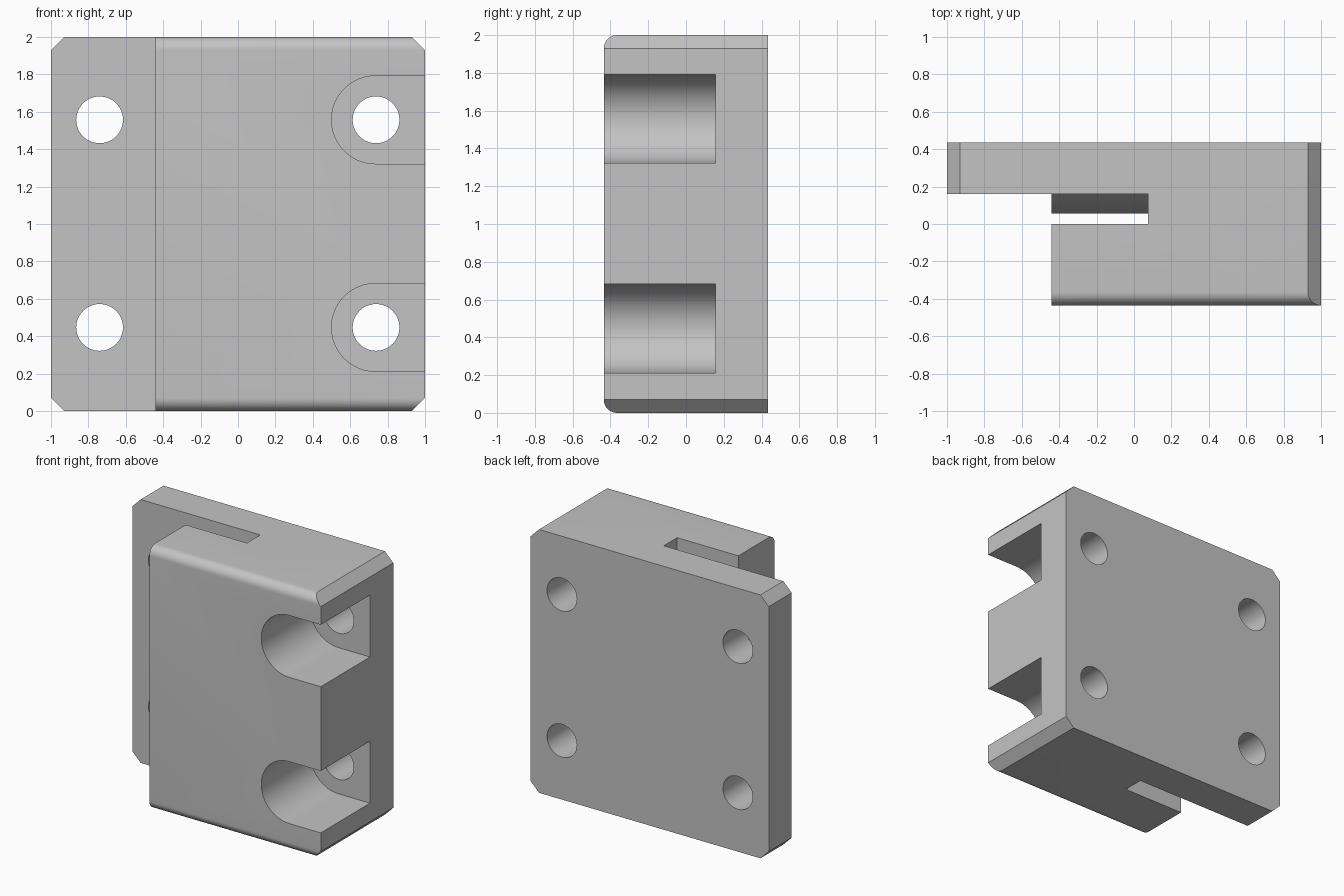
import bpy, bmesh, math
from mathutils import Vector

cube = bpy.data.objects.get("Cube")
if cube:
    bpy.data.objects.remove(cube, do_unlink=True)

grey = bpy.data.materials.new("plain_grey")
grey.use_nodes = True
colour = (0.55, 0.55, 0.55, 1)
grey.diffuse_color = colour
grey.node_tree.nodes["Principled BSDF"].inputs["Base Color"].default_value = colour


def prism(name, points, axis, start, end):
    """Extrude a 2D outline along an axis; outline uses the other two axes in order."""
    def place(p):
        coords = list(p)
        coords.insert("xyz".index(axis), start)
        return coords
    offset = Vector([end - start if a == axis else 0 for a in "xyz"])
    bm = bmesh.new()
    face = bm.faces.new([bm.verts.new(place(p)) for p in points])
    extruded = bmesh.ops.extrude_face_region(bm, geom=[face])["geom"]
    moved = [g for g in extruded if isinstance(g, bmesh.types.BMVert)]
    bmesh.ops.translate(bm, vec=offset, verts=moved)
    bmesh.ops.recalc_face_normals(bm, faces=bm.faces)
    mesh = bpy.data.meshes.new(name)
    bm.to_mesh(mesh)
    bm.free()
    mesh.materials.append(grey)
    obj = bpy.data.objects.new(name, mesh)
    bpy.context.collection.objects.link(obj)
    return obj


def arc(cx, cy, radius, a0, a1, steps):
    angles = [math.radians(a0 + (a1 - a0) * i / steps) for i in range(steps + 1)]
    return [(cx + radius * math.cos(a), cy + radius * math.sin(a)) for a in angles]


def combine(target, tool, operation):
    bpy.context.view_layer.objects.active = target
    mod = target.modifiers.new(operation.lower(), "BOOLEAN")
    mod.object, mod.operation, mod.solver = tool, operation, "EXACT"
    bpy.ops.object.modifier_apply(modifier=mod.name)
    bpy.data.objects.remove(tool, do_unlink=True)


depth, plate, step, slot_end = 0.435, 0.16, -0.44, 0.075
chamfer, fillet = 0.07, 0.07

# Body: thin flange, thick block and the open slot between them
body = prism("bracket_body", [
    (-1, depth), (-1, plate), (slot_end, plate), (slot_end, 0), (step, 0),
    (step, -depth), (1, -depth), (1, depth)], "z", 0, 2)

# Chamfered corners of the front outline
corners = []
for sx, sz in ((1, 1), (-1, 1), (-1, -1), (1, -1)):
    pair = [(sx, 1 + sz * (1 - chamfer)), (sx * (1 - chamfer), 1 + sz)]
    corners += pair if sx * sz > 0 else pair[::-1]
combine(body, prism("outline", corners, "y", -1, 1), "INTERSECT")

# Rounded top and bottom front edges
front = -depth + fillet
side = [(1, 0)] + [(1, 2)] + arc(front, 2 - fillet, fillet, 90, 180, 10) \
    + arc(front, fillet, fillet, 180, 270, 10)
combine(body, prism("side_outline", side, "x", -2, 2), "INTERSECT")

# Four screw holes, with open-sided recesses on the thick half
for z in (0.447, 1.557):
    recess = arc(0.735, z, 0.235, 90, 270, 32) + [(1.2, z - 0.235), (1.2, z + 0.235)]
    combine(body, prism("recess", recess, "y", -1, plate - 0.004), "DIFFERENCE")
    for x in (-0.74, 0.738):
        hole = arc(x, z, 0.125, 0, 360, 48)[:-1]
        combine(body, prism("hole", hole, "y", -1, 1), "DIFFERENCE")

# Curved grip ridge inside the slot
half, rise = 0.4, 0.105
radius = (half * half + rise * rise) / (2 * rise)
spread = math.degrees(math.asin(half / radius))
curve = arc(plate - rise + radius, 1, radius, 180 - spread, 180 + spread, 24)
base = [(plate + 0.02, 1 - half), (plate + 0.02, 1 + half)]
ridge = prism("slot_ridge", curve + base, "x", step, slot_end + 0.01)
combine(body, ridge, "UNION")

# Smooth the curved walls and keep edges sharp
bpy.ops.object.select_all(action="DESELECT")
body.select_set(True)
bpy.context.view_layer.objects.active = body
bpy.ops.object.shade_smooth_by_angle(angle=math.radians(20))
